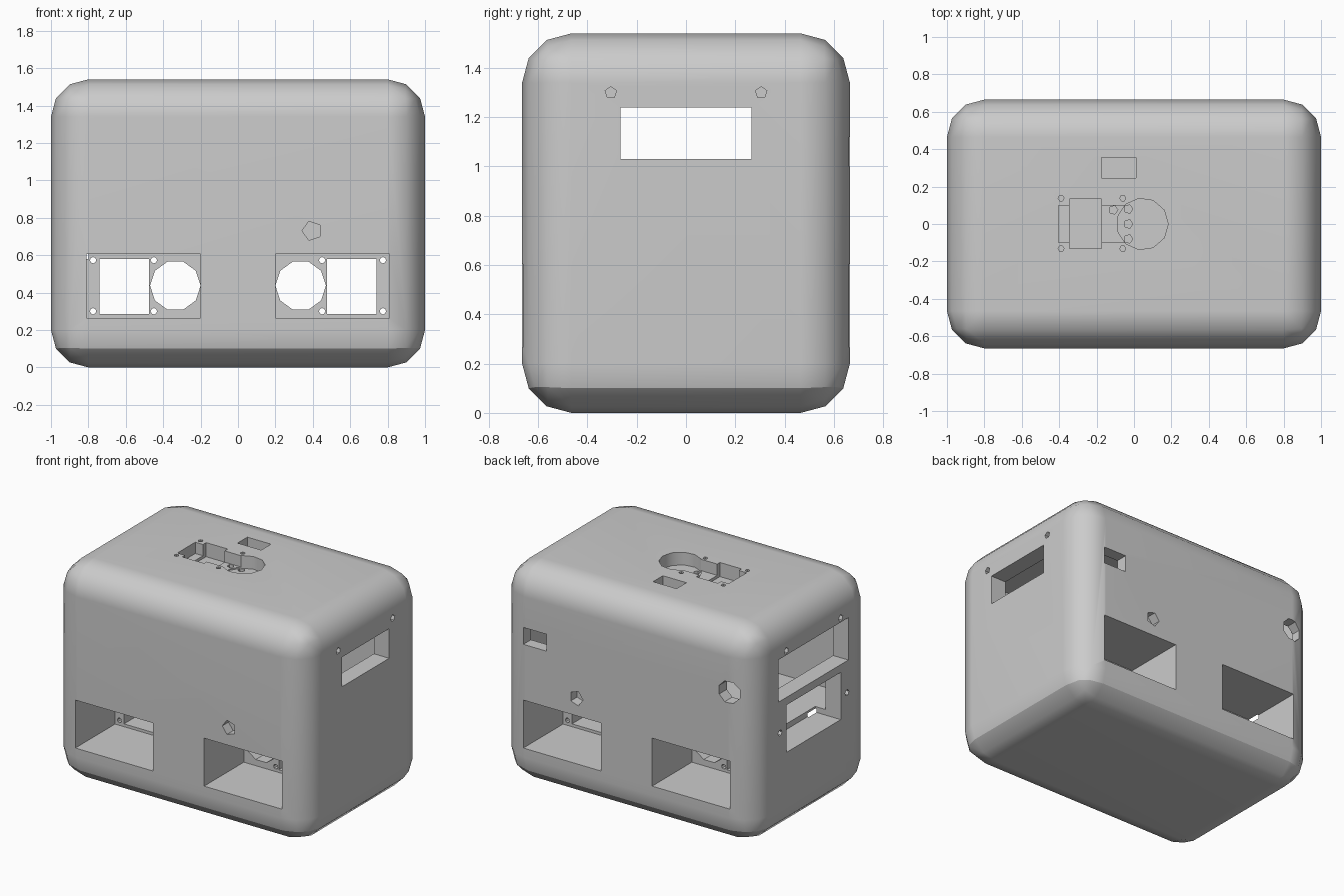
import bpy, bmesh, math
from mathutils import Matrix, Vector

if "Cube" in bpy.data.objects:
    bpy.data.objects.remove(bpy.data.objects["Cube"], do_unlink=True)

W, D, H = 1.0, 0.665, 1.54      # half width, half depth, height

grey = bpy.data.materials.new("plain_grey")
grey.use_nodes = True
colour = (0.6, 0.6, 0.6, 1)
grey.diffuse_color = colour
grey.node_tree.nodes["Principled BSDF"].inputs["Base Color"].default_value = colour


def new_object(name, bm):
    mesh = bpy.data.meshes.new(name)
    bm.to_mesh(mesh)
    bm.free()
    mesh.materials.append(grey)
    ob = bpy.data.objects.new(name, mesh)
    bpy.context.collection.objects.link(ob)
    return ob


def box_mesh(lo, hi):
    bm = bmesh.new()
    lo, hi = Vector(lo), Vector(hi)
    bmesh.ops.create_cube(bm, size=1, matrix=Matrix.Translation((lo + hi) / 2)
                          @ Matrix.Diagonal((*(hi - lo), 1)))
    return bm


# Rounded body block
bm = box_mesh((-W, -D, 0), (W, D, H))
bmesh.ops.bevel(bm, geom=bm.edges[:], offset=0.2, segments=3, profile=0.5, affect='EDGES')
body = new_object("enclosure_body", bm)


def cut(bm):
    tool = new_object("cutter", bm)
    tool.hide_render = True
    mod = body.modifiers.new("cut", 'BOOLEAN')
    mod.operation, mod.solver, mod.object = 'DIFFERENCE', 'EXACT', tool
    bpy.context.view_layer.objects.active = body
    bpy.ops.object.modifier_apply(modifier=mod.name)
    bpy.data.objects.remove(tool, do_unlink=True)


def cut_box(lo, hi):
    cut(box_mesh(lo, hi))


def cut_hole(axis, centre, radius, sides, start, end, turn=0.0):
    """Prism along an axis; centre holds the two other coordinates in order."""
    bm = bmesh.new()
    ring = []
    for i in range(sides):
        a = turn + math.tau * i / sides
        p = [centre[0] + radius * math.cos(a), centre[1] + radius * math.sin(a)]
        p.insert("xyz".index(axis), start)
        ring.append(bm.verts.new(p))
    face = bm.faces.new(ring)
    move = Vector((0, 0, 0))
    move["xyz".index(axis)] = end - start
    out = bmesh.ops.extrude_face_region(bm, geom=[face])
    bmesh.ops.translate(bm, vec=move, verts=[v for v in out["geom"]
                                             if isinstance(v, bmesh.types.BMVert)])
    bmesh.ops.recalc_face_normals(bm, faces=bm.faces[:])
    cut(bm)


# Upper inner chamber
cut_box((-0.88, -0.58, 0.62), (0.88, 0.58, 1.40))

# Deep pockets front and back, with matching openings right through
for s in (-1, 1):
    xs = sorted((s * 0.2, s * 0.81))
    for f in (-1, 1):
        ys = sorted((f * 0.22, f * 0.8))
        cut_box((xs[0], ys[0], 0.265), (xs[1], ys[1], 0.605))
    xs = sorted((s * 0.475, s * 0.74))
    cut_box((xs[0], -0.3, 0.285), (xs[1], 0.3, 0.58))
    cut_hole('y', (s * 0.335, 0.437), 0.135, 10, -0.3, 0.3)
    for x in (0.45, 0.775):
        for z in (0.3, 0.573):
            cut_hole('y', (s * x, z), 0.017, 8, -0.3, 0.3)

# Small five-sided sockets, front and back
for f in (-1, 1):
    cut_hole('y', (0.395, 0.73), 0.053, 5, f * 0.595, f * 0.8, math.pi)

# Back port and round socket
cut_box((0.63, 0.5, 1.0), (0.81, 0.8, 1.12))
cut_hole('y', (-0.8, 1.09), 0.08, 8, 0.5, 0.8, math.pi / 8)

# Side windows
cut_box((0.8, -0.265, 1.03), (1.1, 0.265, 1.24))
cut_box((-1.1, -0.39, 0.97), (-0.8, 0.39, 1.27))
cut_box((-1.1, -0.305, 0.58), (-0.8, 0.305, 0.915))
for y in (-0.305, 0.305):
    for s in (-1, 1):
        cut_hole('x', (y, 1.3), 0.024, 5, s * 0.91, s * 1.1, math.pi / 2)
for y in (-0.375, 0.375):
    cut_hole('x', (y, 0.745), 0.022, 6, -1.1, -0.91)

# Top mount recess, slot and screw holes
floor = H - 0.08
cut_box((-0.405, -0.1, floor), (0.0, 0.1, H + 0.1))
cut_box((-0.345, -0.13, floor - 0.02), (-0.175, 0.135, H + 0.1))
cut_hole('z', (0.045, 0.0), 0.138, 11, floor - 0.01, H + 0.1)
cut_box((-0.175, 0.245, floor - 0.02), (0.01, 0.355, H + 0.1))
for x in (-0.39, -0.06):
    for y in (-0.132, 0.138):
        cut_hole('z', (x, y), 0.016, 6, floor, H + 0.1)
for x, y in ((-0.11, 0.075), (-0.03, 0.08), (-0.03, 0), (-0.03, -0.08)):
    cut_hole('z', (x, y), 0.024, 5, H - 0.11, H - 0.05)

# Soft upper edges, crisp lower rim and upright corners
bpy.ops.object.select_all(action='DESELECT')
body.select_set(True)
bpy.context.view_layer.objects.active = body
bpy.ops.object.shade_smooth_by_angle(angle=math.radians(35))
mesh = body.data
for e in mesh.edges:
    a, b = (mesh.vertices[i].co for i in e.vertices)
    rim = abs(a.z - 0.1) < 0.01 and abs(b.z - 0.1) < 0.01
    post = all(abs(abs(p.x) - 0.9) < 0.01 for p in (a, b)) and abs(a.z - b.z) > 0.5
    if rim or post:
        e.use_edge_sharp = True
weighted = body.modifiers.new("even_shading", 'WEIGHTED_NORMAL')
weighted.keep_sharp = True
